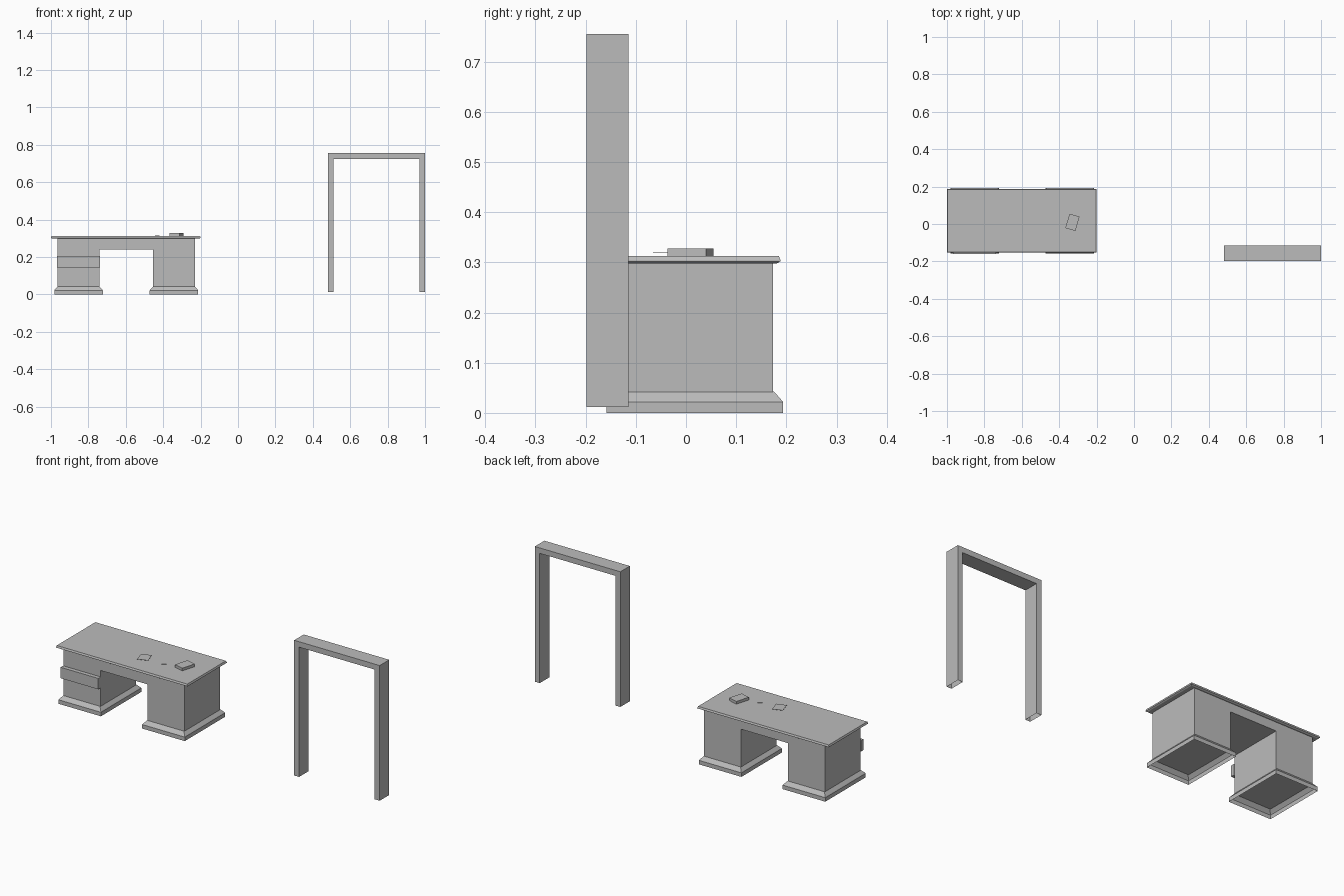
import bpy, bmesh
from math import radians

cube = bpy.data.objects.get("Cube")
if cube:
    bpy.data.objects.remove(cube, do_unlink=True)

grey = bpy.data.materials.new("plain grey")
grey.use_nodes = True
grey.diffuse_color = (0.5, 0.5, 0.5, 1)
bsdf = next(n for n in grey.node_tree.nodes if n.type == 'BSDF_PRINCIPLED')
bsdf.inputs["Base Color"].default_value = grey.diffuse_color


def loft(name, x0, x1, y0, y1, rings, open_bottom=False, open_top=False):
    """Stack rectangles given as (inset, z) and join them into one shell."""
    bm = bmesh.new()
    loops = []
    for d, z in rings:
        corners = ((x0 + d, y0 + d), (x1 - d, y0 + d), (x1 - d, y1 - d), (x0 + d, y1 - d))
        loops.append([bm.verts.new((x, y, z)) for x, y in corners])
    for low, high in zip(loops, loops[1:]):
        for i in range(4):
            j = (i + 1) % 4
            bm.faces.new((low[i], low[j], high[j], high[i]))
    if not open_bottom:
        bm.faces.new(loops[0][::-1])
    if not open_top:
        bm.faces.new(loops[-1])
    mesh = bpy.data.meshes.new(name)
    bm.to_mesh(mesh)
    bm.free()
    mesh.materials.append(grey)
    obj = bpy.data.objects.new(name, mesh)
    bpy.context.collection.objects.link(obj)
    return obj


def box(name, x0, x1, y0, y1, z0, z1, **kw):
    return loft(name, x0, x1, y0, y1, [(0, z0), (0, z1)], **kw)


def loose_item(name, w, d, h, location, turn):
    obj = box(name, -w / 2, w / 2, -d / 2, d / 2, 0, h)
    obj.location = location
    obj.rotation_euler.z = radians(turn)


FRONT, BACK = -0.138, 0.173

# Desk pedestals on hollow, chamfered plinths
for side, x in (("right", -0.965), ("left", -0.455)):
    box(side + "_pedestal", x, x + 0.225, FRONT, BACK, 0.04, 0.30)
    loft(side + "_plinth", x - 0.017, x + 0.242, FRONT - 0.02, BACK + 0.02,
         [(0, 0), (0, 0.022), (0.003, 0.026), (0.018, 0.043)],
         open_bottom=True, open_top=True)

# Bridge between the pedestals, with its drawer
box("desk_bridge", -0.74, -0.455, FRONT, BACK, 0.25, 0.30)
box("centre_drawer", -0.74, -0.455, FRONT, FRONT + 0.01, 0.24, 0.30)

# Pulled-out side drawer
box("side_drawer", -0.967, -0.738, FRONT - 0.022, FRONT, 0.145, 0.205)

# Desk top with a moulded edge
loft("desk_top", -1.0, -0.2, -0.153, 0.188,
     [(0.007, 0.298), (0, 0.302), (0, 0.305), (0.003, 0.313)])

# Things lying on the desk
loose_item("book", 0.056, 0.08, 0.015, (-0.329, 0.009, 0.313), -16)
loose_item("paper", 0.056, 0.066, 0.001, (-0.55, -0.026, 0.32), 18)
loose_item("pen", 0.025, 0.003, 0.003, (-0.432, -0.025, 0.313), 35)

# Free-standing door frame, hollow at the feet
for side, x in (("right", 0.48), ("left", 0.97)):
    box("frame_" + side + "_post", x, x + 0.03, -0.198, -0.115, 0.012, 0.725,
        open_bottom=True, open_top=True)
box("frame_lintel", 0.48, 1.0, -0.198, -0.115, 0.725, 0.755)
